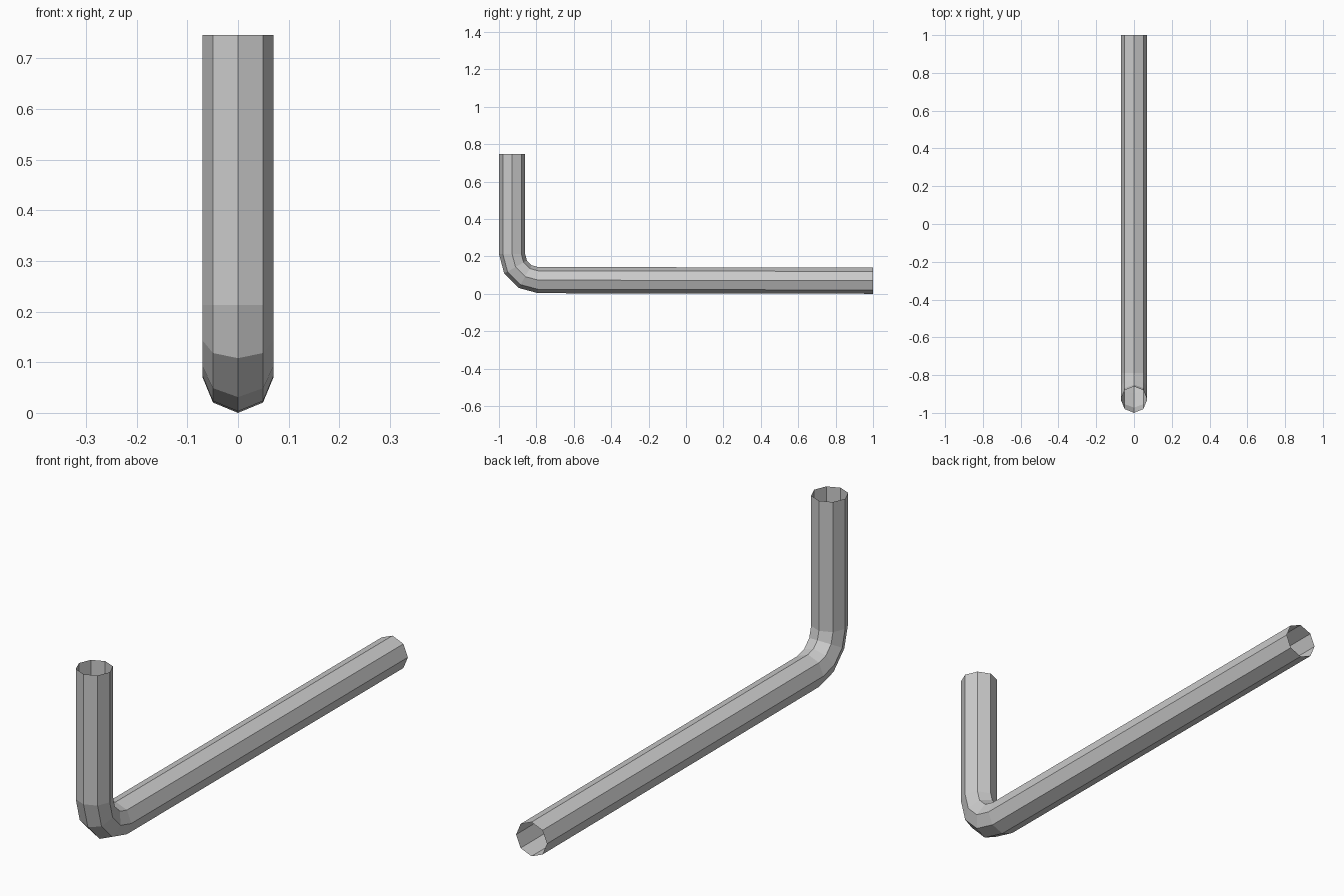
import bpy, bmesh
from math import sin, cos, pi, radians

if "Cube" in bpy.data.objects:
    bpy.data.objects.remove(bpy.data.objects["Cube"])

SIDES, R = 8, 0.07        # octagonal tube
BEND_R = 0.14             # centreline radius of the elbow
BY, BZ = -0.79, 0.213     # elbow pivot

# Ring stations: (centre y, centre z, turn angle); 0 = upright leg, 90 = long leg
stations = [(BY - BEND_R, 0.746, 0)]
for deg in (0, 30, 60, 90):
    a = radians(deg)
    stations.append((BY - BEND_R * cos(a), BZ - BEND_R * sin(a), a))
stations.append((1.0, 0.07, pi / 2))

# Open-ended pipe swept through the rings
bm = bmesh.new()
rings = []
for y, z, a in stations:
    ring = []
    for i in range(SIDES):
        t = 2 * pi * i / SIDES
        out = R * sin(t)
        ring.append(bm.verts.new((R * cos(t), y - out * cos(a), z - out * sin(a))))
    rings.append(ring)
for r0, r1 in zip(rings, rings[1:]):
    for i in range(SIDES):
        j = (i + 1) % SIDES
        bm.faces.new((r0[i], r0[j], r1[j], r1[i]))
bmesh.ops.recalc_face_normals(bm, faces=bm.faces)

# Make sure the walls face outward (test a face on the long leg)
bm.normal_update()
f = max(bm.faces, key=lambda f: f.calc_center_median().y + f.calc_center_median().x)
if f.normal.x < 0:
    bmesh.ops.reverse_faces(bm, faces=bm.faces)

mesh = bpy.data.meshes.new("bent_pipe")
bm.to_mesh(mesh)
bm.free()
bpy.context.collection.objects.link(bpy.data.objects.new("bent_pipe", mesh))
